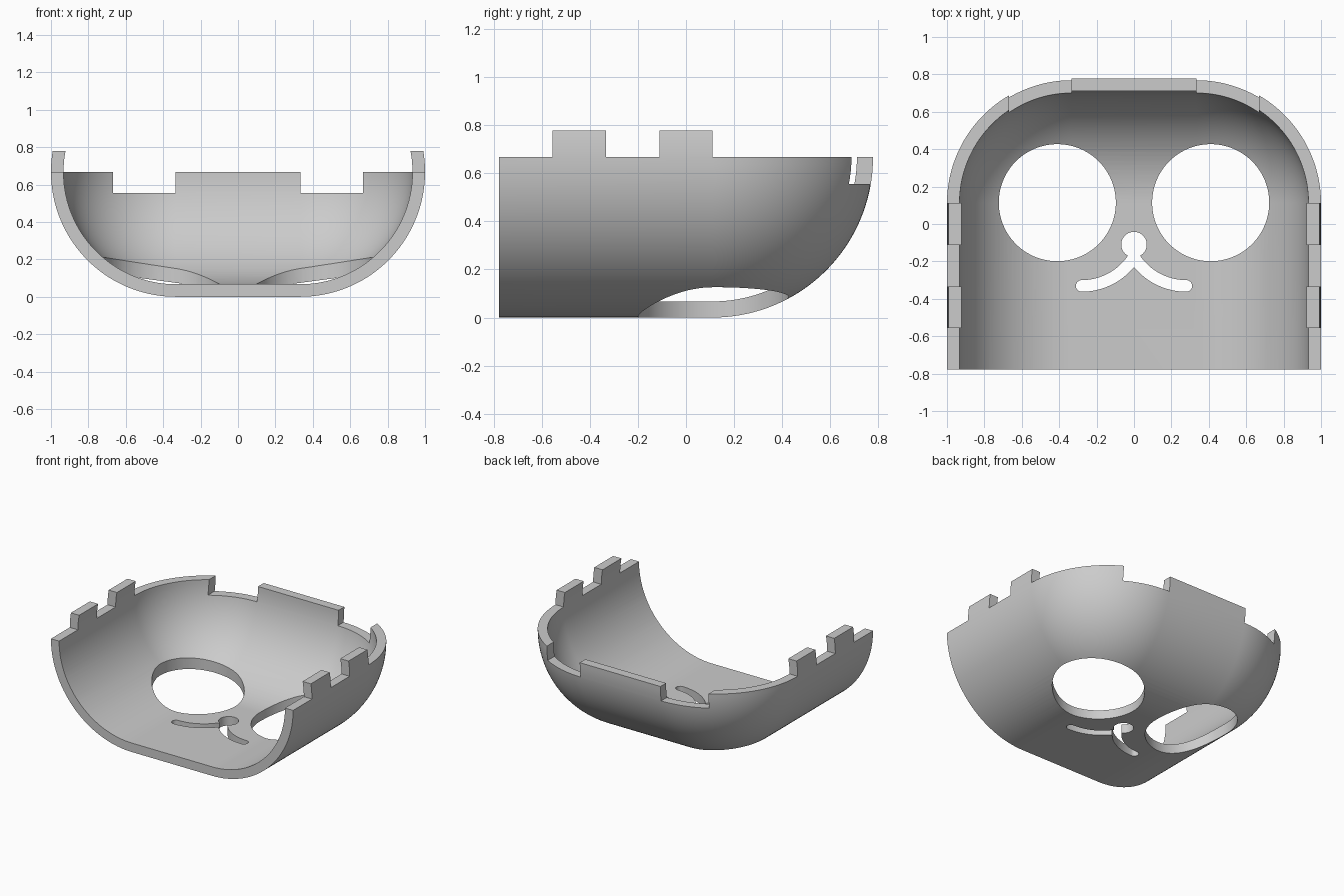
import bpy, bmesh
from math import sin, cos, pi, asin, radians

if "Cube" in bpy.data.objects:
    bpy.data.objects.remove(bpy.data.objects["Cube"], do_unlink=True)

R = 0.667            # outer rounding radius and rim height
WALL = 0.067
CX, CY = 1 - R, 0.111  # centre of the rounded corners
FRONT = -0.778
STEPS = 36


def make_object(name, bm):
    bmesh.ops.recalc_face_normals(bm, faces=bm.faces)
    mesh = bpy.data.meshes.new(name)
    bm.to_mesh(mesh)
    bm.free()
    obj = bpy.data.objects.new(name, mesh)
    bpy.context.collection.objects.link(obj)
    return obj


def stack(name, rings):
    """Closed solid skinned over rings of equal point count."""
    bm = bmesh.new()
    loops = [[bm.verts.new(p) for p in ring] for ring in rings]
    n = len(loops[0])
    for low, high in zip(loops, loops[1:]):
        for i in range(n):
            j = (i + 1) % n
            bm.faces.new((low[i], low[j], high[j], high[i]))
    bm.faces.new(loops[0])
    bm.faces.new(loops[-1])
    return make_object(name, bm)


def prism(name, outline, z0, z1):
    return stack(name, [[(x, y, z) for x, y in outline] for z in (z0, z1)])


def box(name, x0, x1, y0, y1, z0, z1):
    return prism(name, [(x0, y0), (x1, y0), (x1, y1), (x0, y1)], z0, z1)


def arc(cx, cy, r, a0, a1, n=STEPS):
    return [(cx + r * cos(a0 + (a1 - a0) * i / n),
             cy + r * sin(a0 + (a1 - a0) * i / n)) for i in range(n + 1)]


def rounded_body(name, radius, top, front):
    """Round-backed bowl form with an arch-shaped plan."""
    a_top = asin((top - R) / radius)
    angles = [-pi / 2 * (1 - i / STEPS) for i in range(STEPS + 1)]
    angles += [a_top * i / 6 for i in range(1, 7)]
    rings = []
    for a in angles:
        r = max(radius * cos(a), 0.002)
        z = R + radius * sin(a)
        plan = [(CX + r, front)] + arc(CX, CY, r, 0, pi / 2)
        plan += arc(-CX, CY, r, pi / 2, pi) + [(-CX - r, front)]
        rings.append([(x, y, z) for x, y in plan])
    return stack(name, rings)


shell = rounded_body("face_shell", R, 0.778, FRONT)
cutters = [rounded_body("hollow", R - WALL, 0.82, -1.0)]

# Gaps between the side tabs, leaving the rim at its normal height
for y0, y1 in ((-1, -0.556), (-0.333, -0.111), (0.111, 1)):
    cutters.append(box("rim_gap", -1.2, 1.2, y0, y1, R, 1))

# Rear notches and eye holes
for s in (-1, 1):
    x0, x1 = sorted((s * 0.333, s * 0.667))
    cutters.append(box("rear_notch", x0, x1, 0.3, 1, 0.556, 1))
    cutters.append(prism("eye_hole", arc(s * 0.41, 0.114, 0.313, 0, 2 * pi, 95)[:-1], -0.1, 0.5))

# Nose and curved mouth as one mirrored opening
half = arc(0.28, 0, 0.362, radians(219.4), radians(270), 20)
half += arc(0.28, -0.331, 0.031, -pi / 2, pi / 2, 12)[1:]
half += arc(0.28, 0, 0.30, radians(270), radians(214.5), 20)[1:]
half += arc(0, -0.11, 0.068, radians(-60), pi / 2, 24)[1:]
half[0] = (0, half[0][1])
half[-1] = (0, half[-1][1])
outline = half + [(-x, y) for x, y in half[-2:0:-1]]
cutters.append(prism("nose_and_mouth", outline, -0.1, 0.3))

# Carve every opening
for cutter in cutters:
    cutter.hide_render = True
    mod = shell.modifiers.new(cutter.name, "BOOLEAN")
    mod.operation = "DIFFERENCE"
    mod.solver = "EXACT"
    mod.object = cutter
bpy.context.view_layer.update()
graph = bpy.context.evaluated_depsgraph_get()
carved = bpy.data.meshes.new_from_object(shell.evaluated_get(graph))
shell.modifiers.clear()
shell.data = carved
for cutter in cutters:
    bpy.data.objects.remove(cutter, do_unlink=True)

# Single grey finish
grey = bpy.data.materials.new("light_grey")
grey.use_nodes = True
colour = (0.6, 0.6, 0.6, 1)
grey.diffuse_color = colour
grey.node_tree.nodes["Principled BSDF"].inputs["Base Color"].default_value = colour
shell.data.materials.clear()
shell.data.materials.append(grey)

bpy.ops.object.select_all(action="DESELECT")
shell.select_set(True)
bpy.context.view_layer.objects.active = shell
bpy.ops.object.shade_smooth_by_angle(angle=radians(30))
